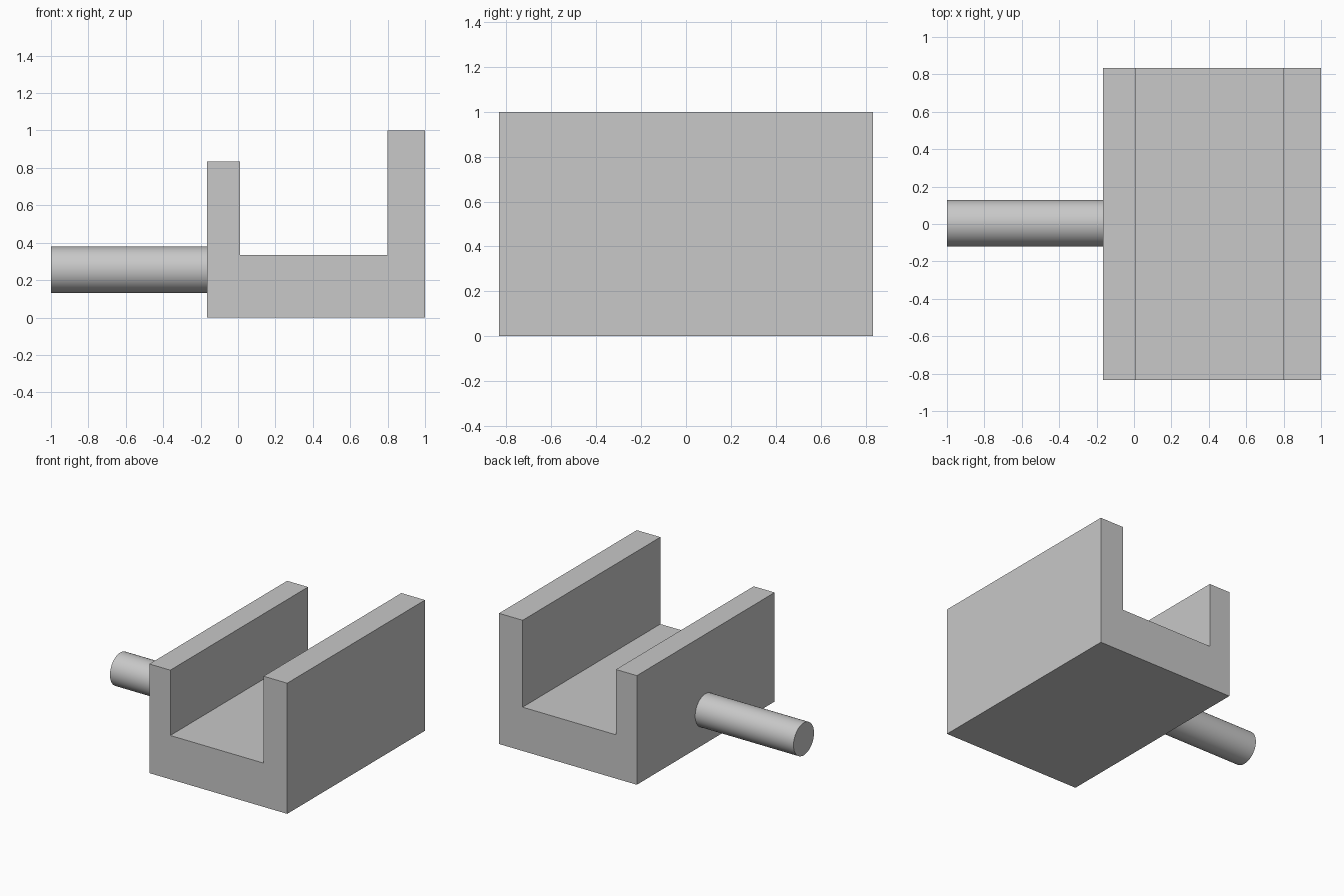
import bpy
import bmesh
import math
from mathutils import Matrix, Vector

cube = bpy.data.objects.get("Cube")
if cube:
    bpy.data.objects.remove(cube, do_unlink=True)

# Single plain grey
grey = bpy.data.materials.new("plain grey")
grey.use_nodes = True
colour = (0.58, 0.58, 0.58, 1)
grey.diffuse_color = colour
grey.node_tree.nodes["Principled BSDF"].inputs["Base Color"].default_value = colour


def add_object(name, bm):
    bmesh.ops.recalc_face_normals(bm, faces=bm.faces[:])
    mesh = bpy.data.meshes.new(name)
    bm.to_mesh(mesh)
    bm.free()
    mesh.materials.append(grey)
    obj = bpy.data.objects.new(name, mesh)
    bpy.context.collection.objects.link(obj)
    return obj


# Channel block: uneven U profile extruded front to back
half_depth = 0.833
profile = [(-0.167, 0), (1, 0), (1, 1), (0.8, 1),
           (0.8, 0.335), (0.01, 0.335), (0.01, 0.835), (-0.167, 0.835)]
bm = bmesh.new()
face = bm.faces.new([bm.verts.new((x, -half_depth, z)) for x, z in profile])
extruded = bmesh.ops.extrude_face_region(bm, geom=[face], use_keep_orig=True)
moved = [g for g in extruded["geom"] if isinstance(g, bmesh.types.BMVert)]
bmesh.ops.translate(bm, verts=moved, vec=Vector((0, 2 * half_depth, 0)))
add_object("channel_block", bm)

# Round rod standing out of the lower wall
start, end = -1, -0.16
bm = bmesh.new()
placement = (Matrix.Translation(((start + end) / 2, 0.004, 0.256))
             @ Matrix.Rotation(math.pi / 2, 4, "Y"))
bmesh.ops.create_cone(bm, cap_ends=True, segments=64, radius1=0.124,
                      radius2=0.124, depth=end - start, matrix=placement)
rod = add_object("side_rod", bm)
bpy.ops.object.select_all(action="DESELECT")
rod.select_set(True)
bpy.context.view_layer.objects.active = rod
bpy.ops.object.shade_smooth_by_angle(angle=math.radians(30))
